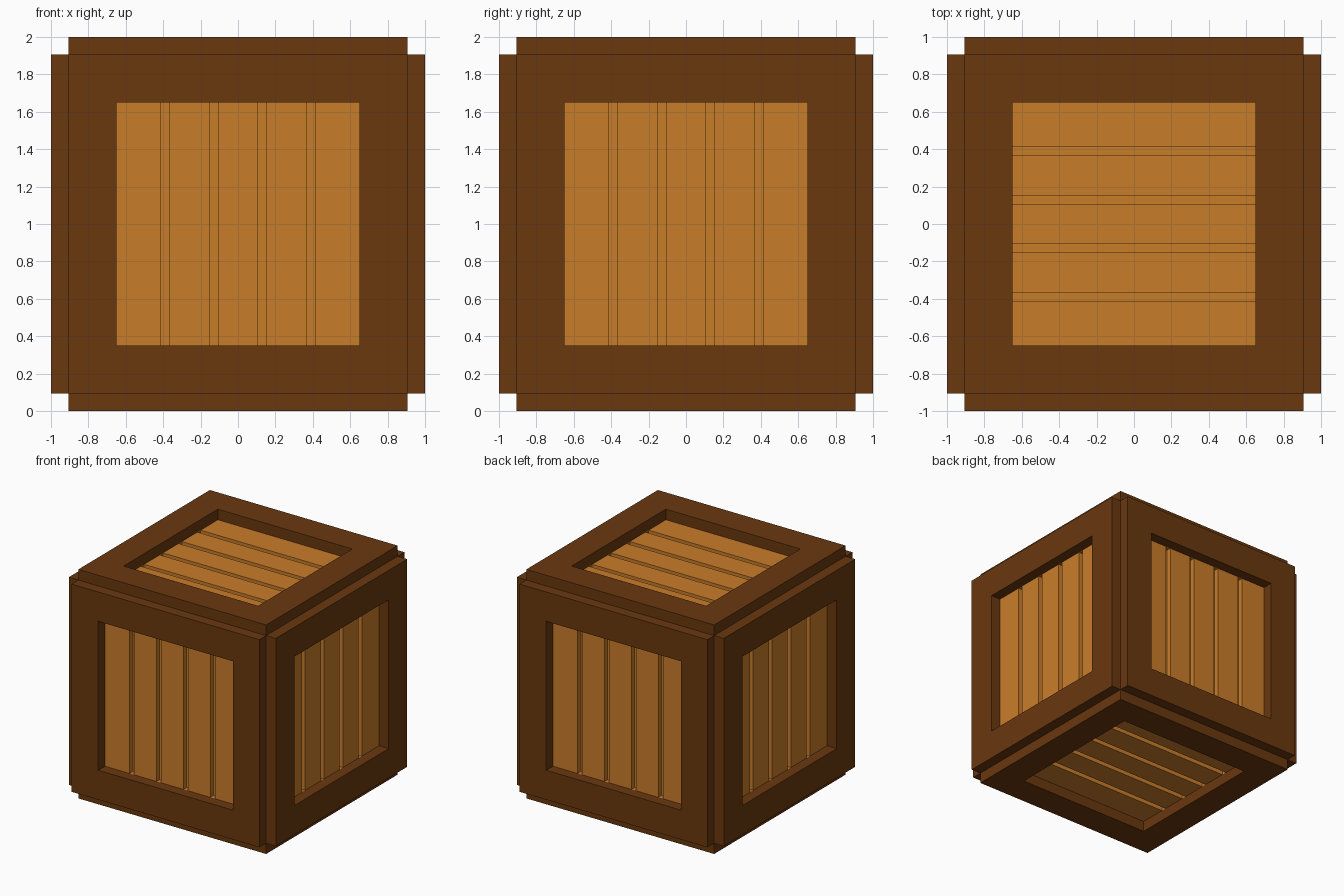
import bpy, bmesh
from math import radians
from mathutils import Matrix, Vector

if "Cube" in bpy.data.objects:
    bpy.data.objects.remove(bpy.data.objects["Cube"])

CORE, OUT, CENTRE = 0.907, 1.0, Vector((0, 0, 1))   # core half size, frame half size
WIN = 0.65                                          # half size of the window
FLOOR = CORE - 0.045                                # bottom of the slat grooves
PITCH, GAP = 0.26, 0.045

# Turns that carry the +x side onto all six sides
SIDES = [Matrix.Rotation(radians(a), 4, 'Z') for a in (0, 90, 180, 270)]
SIDES += [Matrix.Rotation(radians(a), 4, 'Y') for a in (90, -90)]


def material(name, colour):
    m = bpy.data.materials.new(name)
    m.diffuse_color = (*colour, 1)
    m.use_nodes = True
    m.node_tree.nodes["Principled BSDF"].inputs["Base Color"].default_value = m.diffuse_color
    return m


def quad(bm, points, normal):
    """Add a flat quad whose face looks along the given direction."""
    f = bm.faces.new([bm.verts.new(p) for p in points])
    f.normal_update()
    if f.normal.dot(Vector(normal)) < 0:
        f.normal_flip()


def on_all_sides(name, build, mat):
    """Build one side, copy it to six sides and weld shared edges."""
    bm = bmesh.new()
    for turn in SIDES:
        side = bmesh.new()
        build(side)
        side.transform(Matrix.Translation(CENTRE) @ turn)
        mesh = bpy.data.meshes.new("side")
        side.to_mesh(mesh)
        side.free()
        bm.from_mesh(mesh)
        bpy.data.meshes.remove(mesh)
    bmesh.ops.remove_doubles(bm, verts=bm.verts, dist=1e-4)
    mesh = bpy.data.meshes.new(name)
    bm.to_mesh(mesh)
    bm.free()
    mesh.materials.append(mat)
    bpy.context.collection.objects.link(bpy.data.objects.new(name, mesh))


def frame_side(bm):
    # Four mitred borders, each with its outer and inner wall
    for k in range(4):
        r = Matrix.Rotation(radians(90 * k), 4, 'X')
        up, down = r @ Vector((0, 0, 1)), r @ Vector((0, 0, -1))

        def p(x, s, sign):
            return r @ Vector((x, sign * s, s))

        def strip(a, b, normal):
            quad(bm, [p(*a, -1), p(*a, 1), p(*b, 1), p(*b, -1)], normal)

        strip((OUT, WIN), (OUT, CORE), (1, 0, 0))
        strip((CORE, CORE), (OUT, CORE), up)
        strip((CORE, WIN), (OUT, WIN), down)


def slat_side(bm):
    # Stepped profile across the window: slat, groove, slat, ...
    profile = [(-WIN, CORE)]
    for i in range(4):
        c = (i - 1.5) * PITCH
        a, b = c - GAP / 2, c + GAP / 2
        profile += [(a, CORE), (a, FLOOR), (b, FLOOR), (b, CORE)]
        # Closed groove ends
        for s in (-1, 1):
            z = s * WIN
            quad(bm, [(FLOOR, a, z), (FLOOR, b, z), (CORE, b, z), (CORE, a, z)], (0, 0, -s))
    profile.append((WIN, CORE))
    for (y0, x0), (y1, x1) in zip(profile, profile[1:]):
        quad(bm, [(x0, y0, -WIN), (x1, y1, -WIN), (x1, y1, WIN), (x0, y0, WIN)],
             (y1 - y0, x0 - x1, 0))


on_all_sides("crate_frame", frame_side, material("dark_wood", (0.144, 0.04, 0.0045)))
on_all_sides("crate_slats", slat_side, material("light_wood", (0.584, 0.205, 0.023)))
